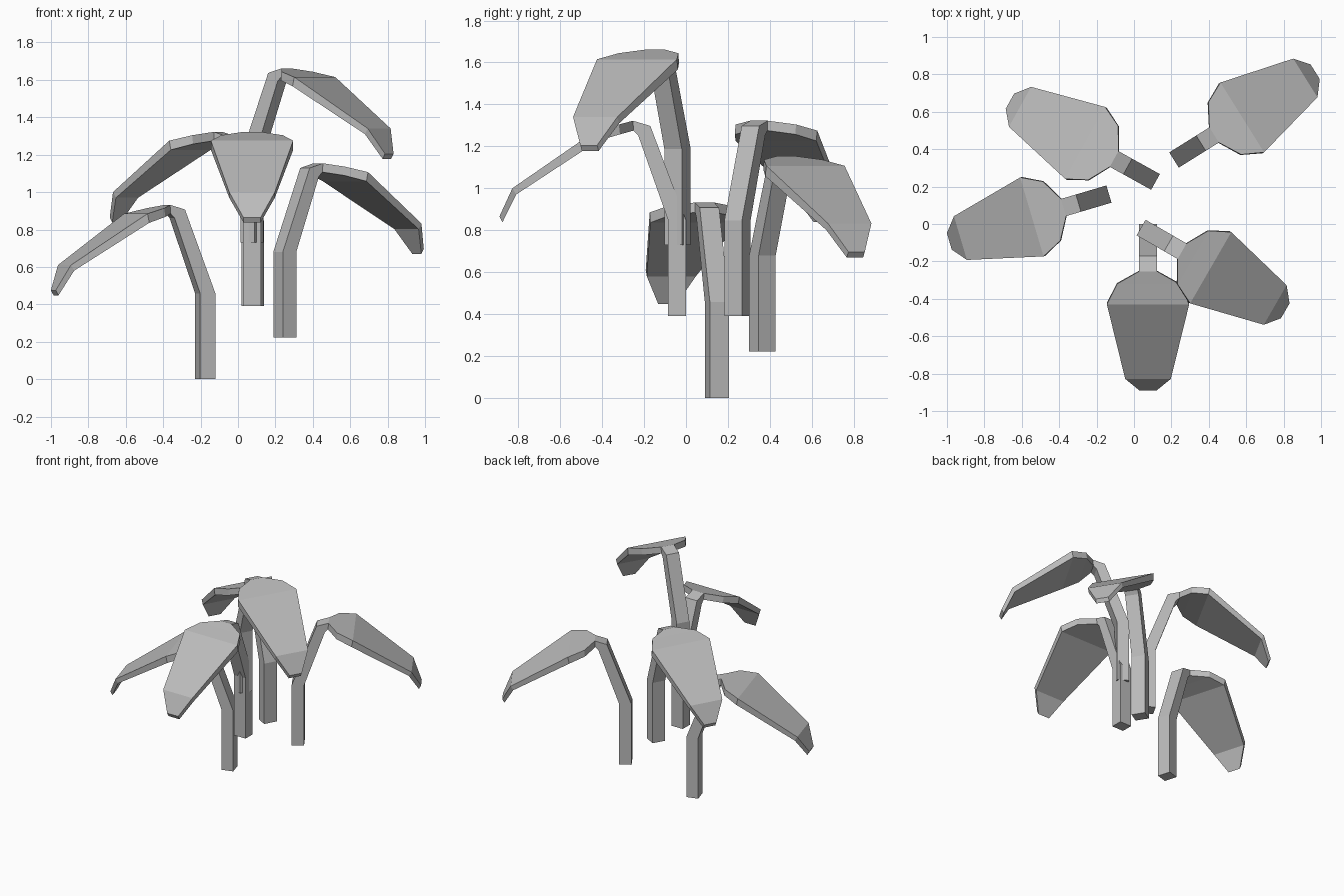
import bpy
import bmesh
from math import radians
from mathutils import Matrix

cube = bpy.data.objects.get("Cube")
if cube:
    bpy.data.objects.remove(cube, do_unlink=True)

# One plain grey for the whole plant
grey = bpy.data.materials.new("plain_grey")
grey.use_nodes = True
grey.diffuse_color = (0.5, 0.5, 0.5, 1)
grey.node_tree.nodes["Principled BSDF"].inputs["Base Color"].default_value = (0.5, 0.5, 0.5, 1)

# Cross-sections from stem foot to leaf tip: half width, upper (out, up), lower (out, up)
HALF = 0.048
SECTIONS = [
    (HALF, (0, 0), (0.085, 0)),
    (HALF, (0, 0.457), (0.085, 0.457)),
    (HALF, (0.17, 0.907), (0.228, 0.862)),
    (HALF, (0.253, 0.932), (0.25, 0.885)),
    (0.165, (0.32, 0.914), (0.315, 0.867)),
    (0.22, (0.43, 0.885), (0.42, 0.836)),
    (0.122, (0.828, 0.61), (0.81, 0.58)),
    (0.046, (0.89, 0.475), (0.875, 0.448)),
]


def frond_mesh():
    """Loft four-cornered rings into a bent stem that widens into a leaf."""
    bm = bmesh.new()
    rings = []
    for half, upper, lower in SECTIONS:
        corners = [(upper, -half), (upper, half), (lower, half), (lower, -half)]
        rings.append([bm.verts.new((p[0], side, p[1])) for p, side in corners])
    for a, b in zip(rings, rings[1:]):
        for i in range(4):
            j = (i + 1) % 4
            bm.faces.new((a[i], a[j], b[j], b[i]))
    bm.faces.new(rings[0])
    bm.faces.new(rings[-1])
    bmesh.ops.recalc_face_normals(bm, faces=bm.faces)
    mesh = bpy.data.meshes.new("frond")
    bm.to_mesh(mesh)
    bm.free()
    mesh.materials.append(grey)
    return mesh


# Five copies: name, foot position, heading in degrees
mesh = frond_mesh()
for name, foot, heading in [
    ("front_frond", (0.075, 0, 0.39), -90),
    ("front_left_frond", (0.038, -0.019, 0.73), -30),
    ("back_left_frond", (0.214, 0.342, 0.222), 32),
    ("back_right_frond", (0.115, 0.225, 0.39), 151),
    ("right_frond", (-0.134, 0.16, 0), 196.5),
]:
    frond = bpy.data.objects.new(name, mesh)
    frond.matrix_world = Matrix.Translation(foot) @ Matrix.Rotation(radians(heading), 4, "Z")
    bpy.context.collection.objects.link(frond)
